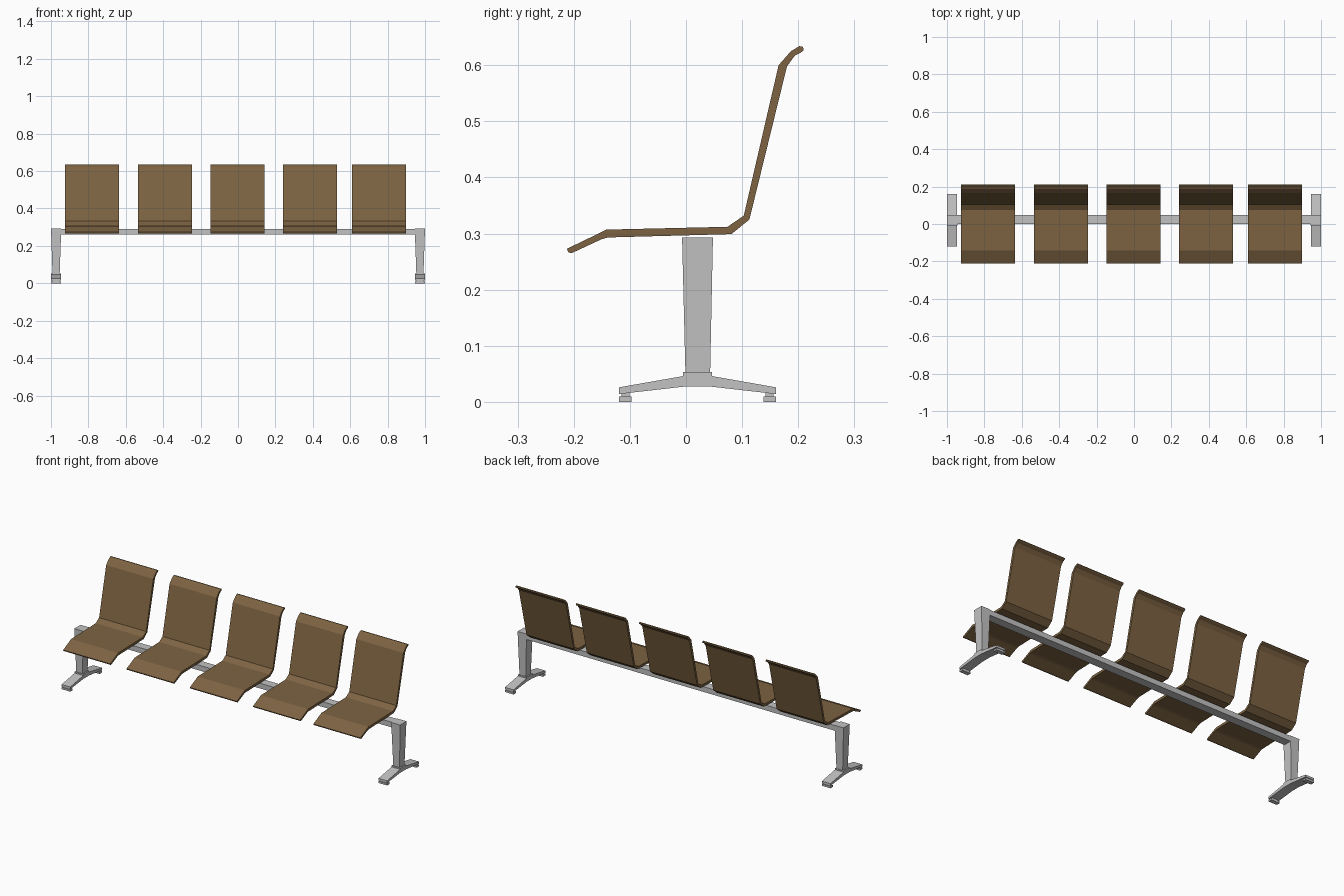
import bpy, bmesh

if "Cube" in bpy.data.objects:
    bpy.data.objects.remove(bpy.data.objects["Cube"])


def material(name, rgb):
    m = bpy.data.materials.new(name)
    m.diffuse_color = (*rgb, 1)
    m.use_nodes = True
    m.node_tree.nodes["Principled BSDF"].inputs["Base Color"].default_value = m.diffuse_color
    return m


wood = material("brown_wood", (0.205, 0.125, 0.054))
metal = material("light_grey_metal", (0.54, 0.54, 0.54))


def finish(bm, name, mat):
    bmesh.ops.recalc_face_normals(bm, faces=bm.faces)
    me = bpy.data.meshes.new(name)
    bm.to_mesh(me)
    bm.free()
    me.materials.append(mat)
    ob = bpy.data.objects.new(name, me)
    bpy.context.collection.objects.link(ob)
    return ob


def extrude_profile(name, pts, x0, x1, mat):
    """Closed (y, z) outline extruded from x0 to x1."""
    bm = bmesh.new()
    a = [bm.verts.new((x0, y, z)) for y, z in pts]
    b = [bm.verts.new((x1, y, z)) for y, z in pts]
    bm.faces.new(a)
    bm.faces.new(b[::-1])
    n = len(pts)
    for i in range(n):
        j = (i + 1) % n
        bm.faces.new((a[i], a[j], b[j], b[i]))
    return finish(bm, name, mat)


def tapered_box(name, lo, hi, mat):
    """lo and hi are (x0, x1, y0, y1, z) rectangles."""
    bm = bmesh.new()
    rings = []
    for x0, x1, y0, y1, z in (lo, hi):
        rings.append([bm.verts.new((x, y, z)) for x, y in
                      ((x0, y0), (x1, y0), (x1, y1), (x0, y1))])
    a, b = rings
    bm.faces.new(a[::-1])
    bm.faces.new(b)
    for i in range(4):
        j = (i + 1) % 4
        bm.faces.new((a[i], a[j], b[j], b[i]))
    return finish(bm, name, mat)


# Bent wooden shells: upper line, then lower line back, with blunt rounded tips
shell = [(-0.212, 0.273), (-0.158, 0.299), (-0.142, 0.307), (0.074, 0.312),
         (0.103, 0.332), (0.165, 0.600), (0.187, 0.625), (0.202, 0.634),
         (0.208, 0.633), (0.210, 0.628), (0.207, 0.624),
         (0.194, 0.617), (0.180, 0.598), (0.113, 0.325), (0.081, 0.299),
         (-0.139, 0.293), (-0.150, 0.290), (-0.204, 0.265), (-0.210, 0.267)]
for i, cx in enumerate((-0.780, -0.391, -0.003, 0.385, 0.755)):
    extrude_profile(f"seat_shell_{i + 1}", shell, cx - 0.1445, cx + 0.1445, wood)

# Long beam carrying the seats
tapered_box("beam", (-0.96, 0.96, 0.0, 0.047, 0.262),
            (-0.96, 0.96, 0.0, 0.047, 0.291), metal)

# Foot outline with a hub and two sloping arms
foot = [(-0.119, 0.014), (-0.119, 0.026), (-0.005, 0.046), (-0.005, 0.053),
        (0.046, 0.053), (0.046, 0.046), (0.160, 0.026), (0.160, 0.014),
        (0.046, 0.027), (-0.005, 0.027)]
for side, cx in (("left", -0.9725), ("right", 0.9725)):
    extrude_profile(f"{side}_foot", foot, cx - 0.0265, cx + 0.0265, metal)
    tapered_box(f"{side}_post", (cx - 0.019, cx + 0.019, -0.001, 0.043, 0.05),
                (cx - 0.0275, cx + 0.0275, -0.007, 0.048, 0.293), metal)
    # Levelling pads with a narrower neck
    for end, y in (("front", -0.108), ("back", 0.149)):
        tapered_box(f"{side}_{end}_pad", (cx - 0.026, cx + 0.026, y - 0.011, y + 0.011, 0),
                    (cx - 0.026, cx + 0.026, y - 0.011, y + 0.011, 0.010), metal)
        tapered_box(f"{side}_{end}_pad_neck", (cx - 0.02, cx + 0.02, y - 0.007, y + 0.007, 0.009),
                    (cx - 0.02, cx + 0.02, y - 0.007, y + 0.007, 0.018), metal)
